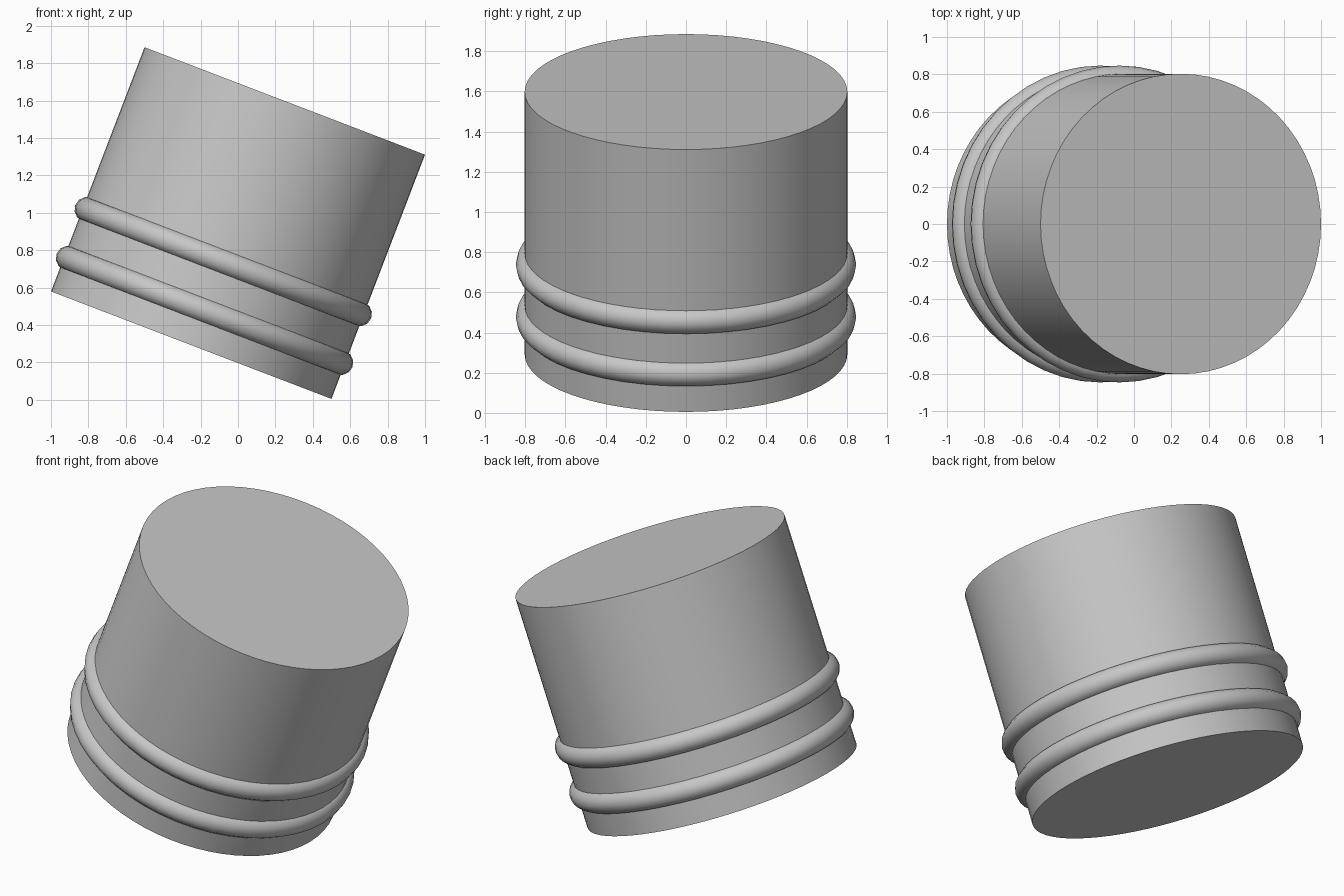
import bpy
from math import radians
from mathutils import Vector, Matrix

default = bpy.data.objects.get("Cube")
if default:
    bpy.data.objects.remove(default, do_unlink=True)

# Single plain grey
GREY = (0.57, 0.57, 0.57, 1.0)
grey = bpy.data.materials.new("plain grey")
grey.use_nodes = True
grey.diffuse_color = GREY
grey.node_tree.nodes["Principled BSDF"].inputs["Base Color"].default_value = GREY

# The whole piece leans towards +x
TILT = radians(20.96)
CENTRE = Vector((0, 0, 0.945))
AXIS = Matrix.Rotation(TILT, 3, "Y") @ Vector((0, 0, 1))


def finish(name):
    obj = bpy.context.object
    obj.name = name
    obj.data.materials.append(grey)
    bpy.ops.object.shade_smooth_by_angle(angle=radians(40))


# Solid drum
bpy.ops.mesh.primitive_cylinder_add(
    vertices=64, radius=0.803, depth=1.398,
    location=CENTRE, rotation=(0, TILT, 0))
finish("drum")

# Two raised bands around the lower half
for name, offset in (("lower_band", -0.5), ("upper_band", -0.221)):
    bpy.ops.mesh.primitive_torus_add(
        major_segments=48, minor_segments=12,
        major_radius=0.78, minor_radius=0.067,
        location=CENTRE + AXIS * offset, rotation=(0, TILT, 0))
    finish(name)
